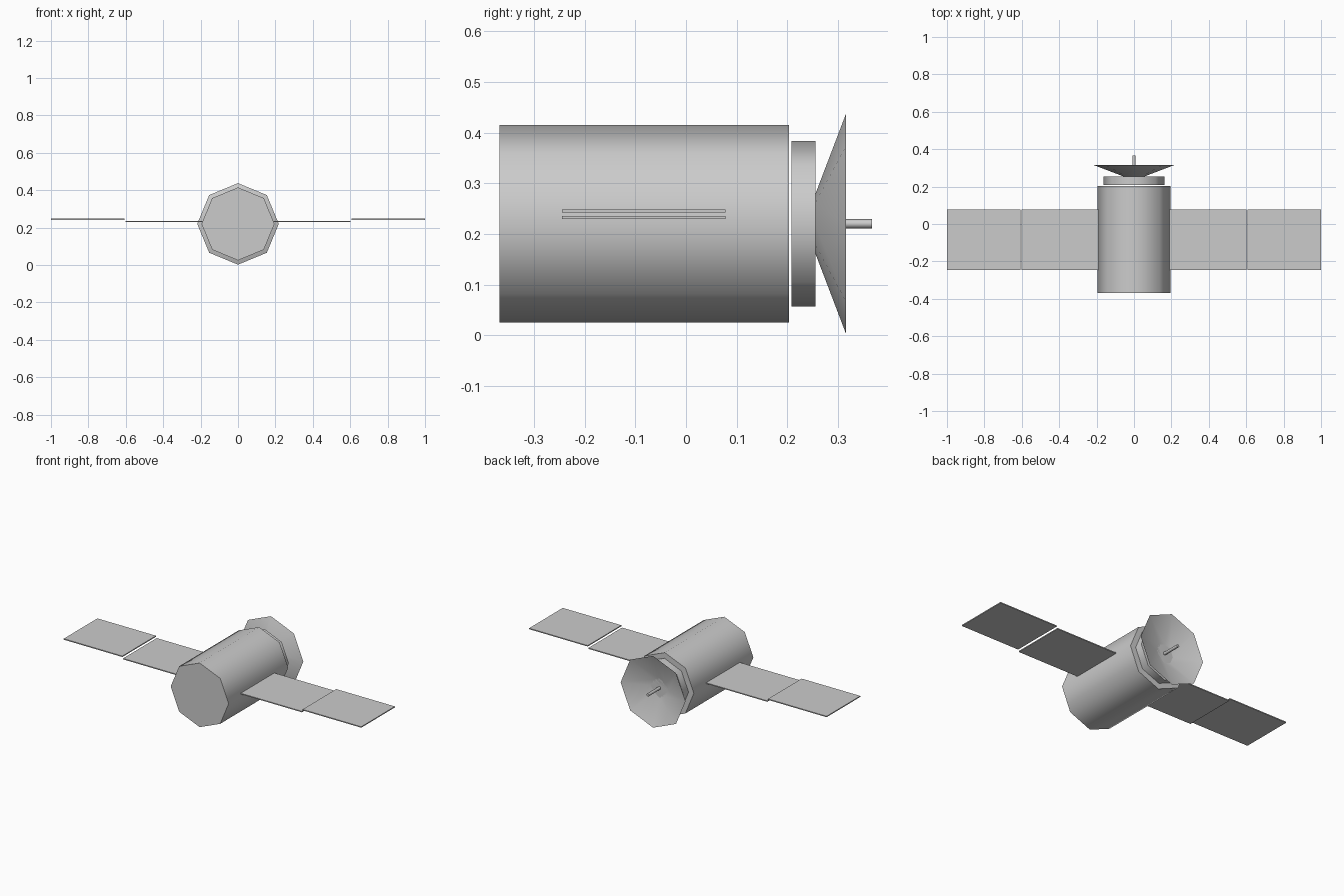
import bpy, math
from mathutils import Matrix

if "Cube" in bpy.data.objects:
    bpy.data.objects.remove(bpy.data.objects["Cube"])

CZ = 0.22   # height of the main axis
SIDES = 8


def lathe(name, profile, cap_start=True, cap_end=True):
    """Octagonal solid along y from (radius, y) points, a corner pointing up."""
    verts, faces = [], []
    for r, y in profile:
        for i in range(SIDES):
            a = 2 * math.pi * i / SIDES
            verts.append((r * math.sin(a), y, CZ + r * math.cos(a)))
    for k in range(len(profile) - 1):
        for i in range(SIDES):
            j = (i + 1) % SIDES
            a, b = k * SIDES, (k + 1) * SIDES
            faces.append((a + i, a + j, b + j, b + i))
    if cap_start:
        faces.append(tuple(reversed(range(SIDES))))
    if cap_end:
        n = (len(profile) - 1) * SIDES
        faces.append(tuple(range(n, n + SIDES)))
    me = bpy.data.meshes.new(name)
    me.from_pydata(verts, [], faces)
    me.update()
    ob = bpy.data.objects.new(name, me)
    bpy.context.collection.objects.link(ob)
    bpy.ops.object.select_all(action='DESELECT')
    ob.select_set(True)
    bpy.context.view_layer.objects.active = ob
    bpy.ops.object.shade_smooth_by_angle(angle=math.radians(50))
    return ob


def panel(name, x0, x1, z0, z1):
    """Thin solar panel slab."""
    y0, y1 = -0.245, 0.078
    bpy.ops.mesh.primitive_cube_add(size=1)
    ob = bpy.context.object
    ob.name = name
    ob.data.transform(
        Matrix.Translation(((x0 + x1) / 2, (y0 + y1) / 2, (z0 + z1) / 2))
        @ Matrix.Diagonal((abs(x1 - x0), y1 - y0, z1 - z0, 1)))
    return ob


# Main body and rear collar
lathe("body", [(0.195, -0.368), (0.195, 0.203)])
lathe("collar", [(0.163, 0.208), (0.163, 0.255)])

# Open antenna dish and its feed rod
lathe("dish", [(0.058, 0.255), (0.218, 0.316)], True, False)
lathe("feed_rod", [(0.009, 0.255), (0.009, 0.367)])

# Solar panels, outer pair stepped slightly higher
for side, s in (("left", -1), ("right", 1)):
    panel("inner_panel_" + side, s * 0.19, s * 0.601, 0.229, 0.235)
    panel("outer_panel_" + side, s * 0.606, s * 1.0, 0.242, 0.248)
